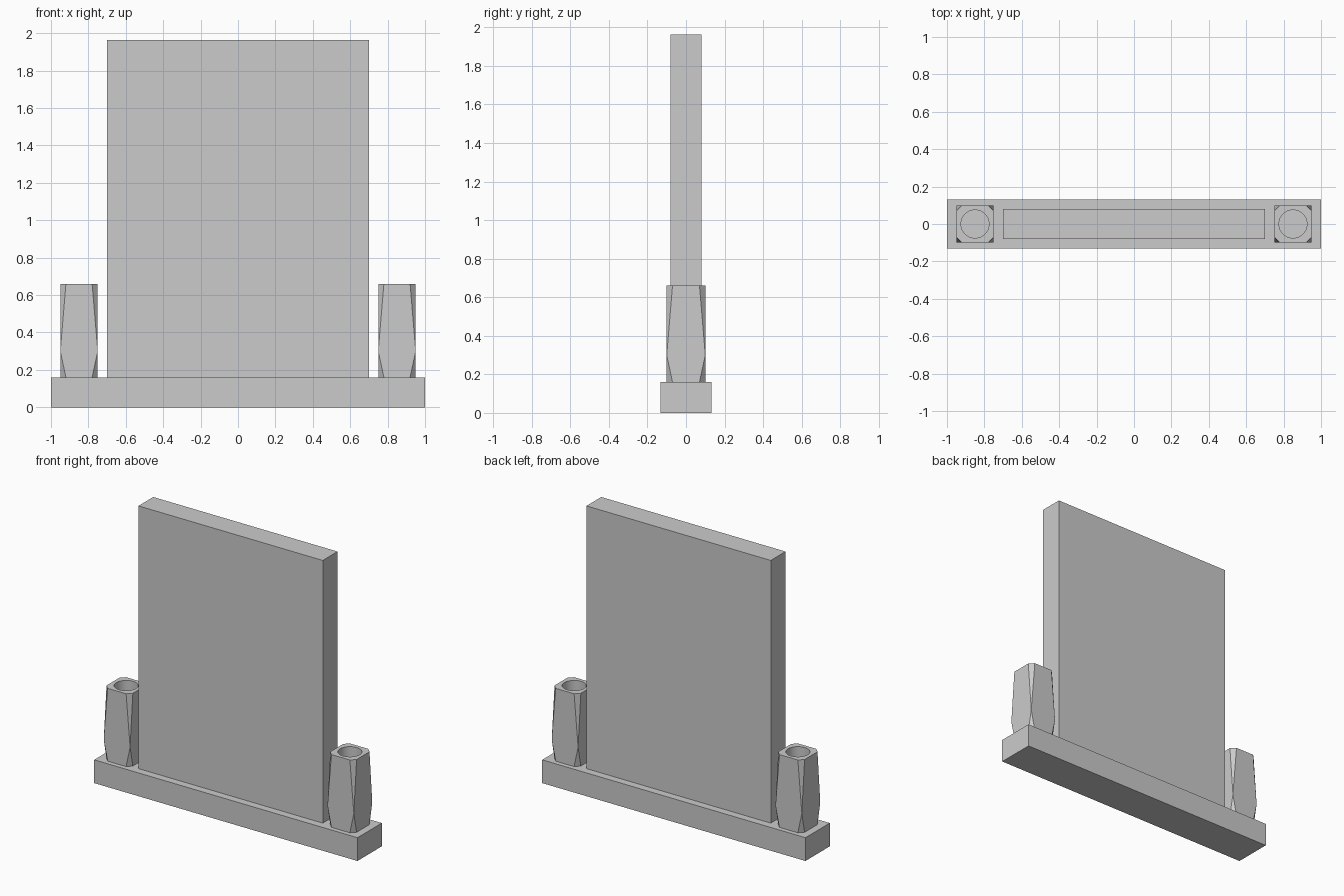
import bpy, bmesh, math

if "Cube" in bpy.data.objects:
    bpy.data.objects.remove(bpy.data.objects["Cube"])


def box(name, sx, sy, z0, z1):
    bpy.ops.mesh.primitive_cube_add(size=1, location=(0, 0, (z0 + z1) / 2))
    ob = bpy.context.object
    ob.name = name
    ob.scale = (sx, sy, z1 - z0)
    bpy.ops.object.transform_apply(location=True, rotation=False, scale=True)
    return ob


def vase(name, x, half=0.10, cut=0.07, z0=0.16, z_mid=0.30, z1=0.66):
    # Square body whose corners are chamfered away toward top and bottom
    bm = bmesh.new()
    for sx in (-1, 1):
        for sy in (-1, 1):
            bm.verts.new((sx * half, sy * half, z_mid))
            for z in (z0, z1):
                bm.verts.new((sx * half, sy * cut, z))
                bm.verts.new((sx * cut, sy * half, z))
    bmesh.ops.convex_hull(bm, input=bm.verts[:])
    bmesh.ops.dissolve_limit(bm, angle_limit=math.radians(1),
                             verts=bm.verts[:], edges=bm.edges[:])
    bmesh.ops.recalc_face_normals(bm, faces=bm.faces[:])
    mesh = bpy.data.meshes.new(name)
    bm.to_mesh(mesh)
    bm.free()
    ob = bpy.data.objects.new(name, mesh)
    ob.location.x = x
    bpy.context.collection.objects.link(ob)

    # Round flower hole
    floor, top = z0 + 0.03, z1 + 0.1
    bpy.ops.mesh.primitive_cylinder_add(vertices=48, radius=0.075, depth=top - floor,
                                        location=(x, 0, (floor + top) / 2))
    cutter = bpy.context.object
    cutter.name = name + "_hole_cutter"
    cutter.hide_render = True
    mod = ob.modifiers.new("hole", 'BOOLEAN')
    mod.operation = 'DIFFERENCE'
    mod.solver = 'EXACT'
    mod.object = cutter
    bpy.ops.object.select_all(action='DESELECT')
    ob.select_set(True)
    bpy.context.view_layer.objects.active = ob
    bpy.ops.object.modifier_apply(modifier=mod.name)
    bpy.data.objects.remove(cutter, do_unlink=True)
    bpy.ops.object.shade_smooth_by_angle(angle=math.radians(10))
    return ob


# Plinth and upright slab
box("base", 2.0, 0.264, 0, 0.16)
box("headstone_slab", 1.4, 0.16, 0.16, 1.964)

# Flower vases at each end
for side, x in (("left", -0.85), ("right", 0.85)):
    vase(side + "_vase", x)
